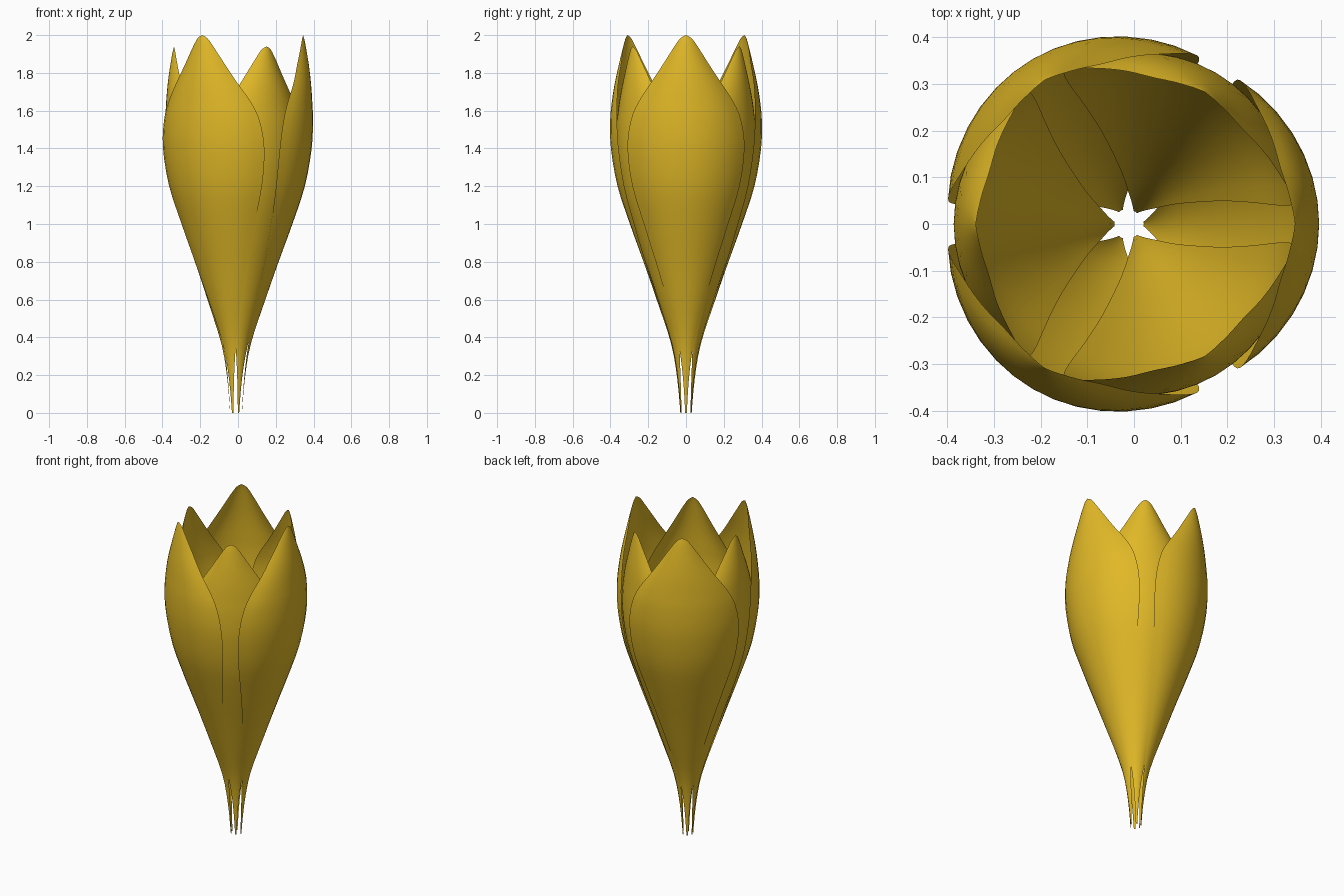
import bpy, bmesh
from math import radians, sin, cos
from mathutils import Vector

cube = bpy.data.objects.get("Cube")
if cube:
    bpy.data.objects.remove(cube, do_unlink=True)

gold = bpy.data.materials.new("golden yellow")
gold.use_nodes = True
gold.diffuse_color = (0.75, 0.48, 0.02, 1)
gold.node_tree.nodes["Principled BSDF"].inputs["Base Color"].default_value = gold.diffuse_color

# Petal profile: height, radius, half angle in degrees, inward curl of the edge
PROFILE = [Vector(p) for p in (
    (0, .033, 8, .02), (.18, .048, 19, .02), (.37, .081, 31, .02),
    (.6, .157, 41, .02), (.8, .227, 46, .02), (1, .3, 50, .03),
    (1.2, .366, 53, .03), (1.4, .402, 53, .035), (1.55, .409, 49, .055),
    (1.65, .405, 42, .08), (1.75, .398, 31, .1), (1.85, .386, 20, .1),
    (1.95, .369, 9, .05), (1.985, .361, 4.5, .02), (2, .357, 0, 0))]
STEPS, COLUMNS, AXIS_X = 3, 14, -.012


def smooth_rows(points):
    """Catmull-Rom rows through the profile points."""
    rows = []
    for i in range(len(points) - 1):
        b, c = points[i], points[i + 1]
        a = points[max(i - 1, 0)]
        d = points[min(i + 2, len(points) - 1)]
        for s in range(STEPS):
            t = s / STEPS
            rows.append((b * 2 + (c - a) * t + (a * 2 - b * 5 + c * 4 - d) * t ** 2
                         + (b * 3 - a - c * 3 + d) * t ** 3) / 2)
    return rows + [points[-1]]


def petal(name, angle, radial, height):
    bm = bmesh.new()
    grid = []
    for z, r, half, curl in smooth_rows(PROFILE):
        row = []
        for c in range(COLUMNS + 1):
            u = 2 * c / COLUMNS - 1
            a = radians(angle + u * half)
            rr = r * radial * (1 - curl * u * u)
            row.append(bm.verts.new((AXIS_X + rr * cos(a), rr * sin(a), z * height)))
        grid.append(row)
    for low, high in zip(grid, grid[1:]):
        for c in range(COLUMNS):
            bm.faces.new((low[c], low[c + 1], high[c + 1], high[c]))
    # Close the pointed tip
    bmesh.ops.remove_doubles(bm, verts=bm.verts, dist=1e-5)
    for f in bm.faces:
        f.smooth = True
    mesh = bpy.data.meshes.new(name)
    bm.to_mesh(mesh)
    bm.free()
    mesh.materials.append(gold)
    bpy.context.collection.objects.link(bpy.data.objects.new(name, mesh))


# Three outer petals with three smaller ones nested between them
for i in range(3):
    petal(f"outer_petal_{i + 1}", 120 * i, 1, 1)
    petal(f"inner_petal_{i + 1}", 120 * i + 60, .916, .97)
